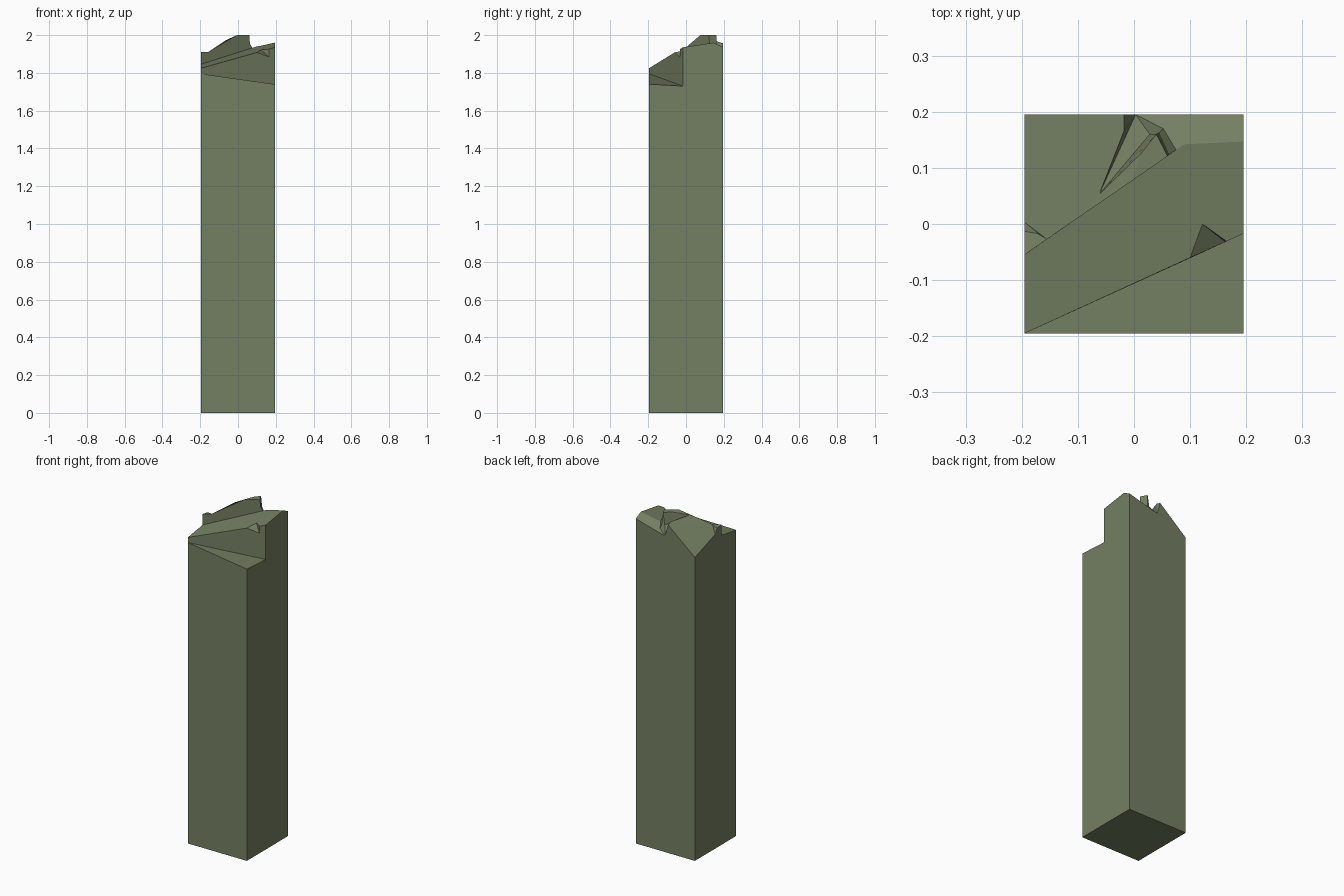
import bpy, bmesh, math

if "Cube" in bpy.data.objects:
    bpy.data.objects.remove(bpy.data.objects["Cube"])

H = 0.195  # half width of the square post

# Square base
pts = dict(a=(-H, -H, 0), b=(H, -H, 0), c=(H, H, 0), d=(-H, H, 0))
# Low splintered ledge at the front
pts.update(L1=(-H, -H, 1.795), L2=(H, -H, 1.74), L3=(H, -.017, 1.73))
# Middle sloping break
pts.update(M1=(-H, -H, 1.825), M2=(H, -.017, 1.935), M3=(H, .147, 1.96),
           M4=(.09, .142, 1.937), M5=(-H, -.055, 1.846))
# Chip in the edge of the middle break
pts.update(C1=(.1, -.06, 1.908), C2=(.165, -.031, 1.926),
           C3=(.122, 0, 1.922), C4=(.163, -.032, 1.885))
# High slab at the back left, with a small lip
pts.update(W1=(-H, -.055, 1.91), W2=(-.155, -.027, 1.912), E=(-H, -.013, 1.905),
           E2=(-.172, -.017, 1.909), F=(-H, .003, 1.874), D=(-H, H, 1.81),
           S=(-.018, H, 1.957), S2=(-.018, .165, 1.966))
# Peak, its curved foot, and the crack beside it
pts.update(T1=(-.005, .076, 2), T2=(.06, .121, 2), T3=(.04, .16, 2), T4=(.012, .125, 2),
           V=(.063, .124, 1.955), V2=(.045, .163, 1.935),
           P=(.075, .132, 1.932), P2=(.052, .17, 1.908),
           K=(-.062, .053, 1.974), G=(.028, .16, 1.93))
# Back right hollow
pts.update(N=(.003, H, 1.885), R=(H, H, 1.937))

faces = [
    # post sides and bottom
    "a d c b", "a b L2 L1", "b c R M3 M2 L3 L2", "c d D S N R", "d a L1 M1 M5 W1 E F D",
    # ledge, its wall, chip and middle break
    "L1 L2 L3", "L1 L3 M2 C2 C4 C1 M1", "C1 C4 C3", "C4 C2 C3",
    "M1 C1 C3 C2 M2 M3 M4 P M5",
    # slab wall, lip and slab
    "M5 P V T2 T1 W2 W1", "W1 W2 E2 E", "E E2 F", "E2 W2 F", "F W2 T1 K S2 S D",
    # peak, crack and hollow
    "T1 T2 T3 T4", "T2 V V2 T3", "V P P2 V2", "K T1 T4", "K T4 T3", "K T3 G",
    "G T3 V2 P2 N", "K S2 N", "S2 S N", "K N G", "M3 R N P2 P M4",
]

bm = bmesh.new()
verts = {name: bm.verts.new(co) for name, co in pts.items()}
for f in faces:
    bm.faces.new([verts[n] for n in f.split()])
bmesh.ops.recalc_face_normals(bm, faces=bm.faces)
mesh = bpy.data.meshes.new("broken_post")
bm.to_mesh(mesh)
bm.free()

post = bpy.data.objects.new("broken_post", mesh)
bpy.context.collection.objects.link(post)

mat = bpy.data.materials.new("moss green")
mat.diffuse_color = (0.174, 0.212, 0.122, 1)
mat.use_nodes = True
mat.node_tree.nodes["Principled BSDF"].inputs["Base Color"].default_value = mat.diffuse_color
mesh.materials.append(mat)

bpy.context.view_layer.objects.active = post
post.select_set(True)
bpy.ops.object.shade_smooth_by_angle(angle=math.radians(25))
